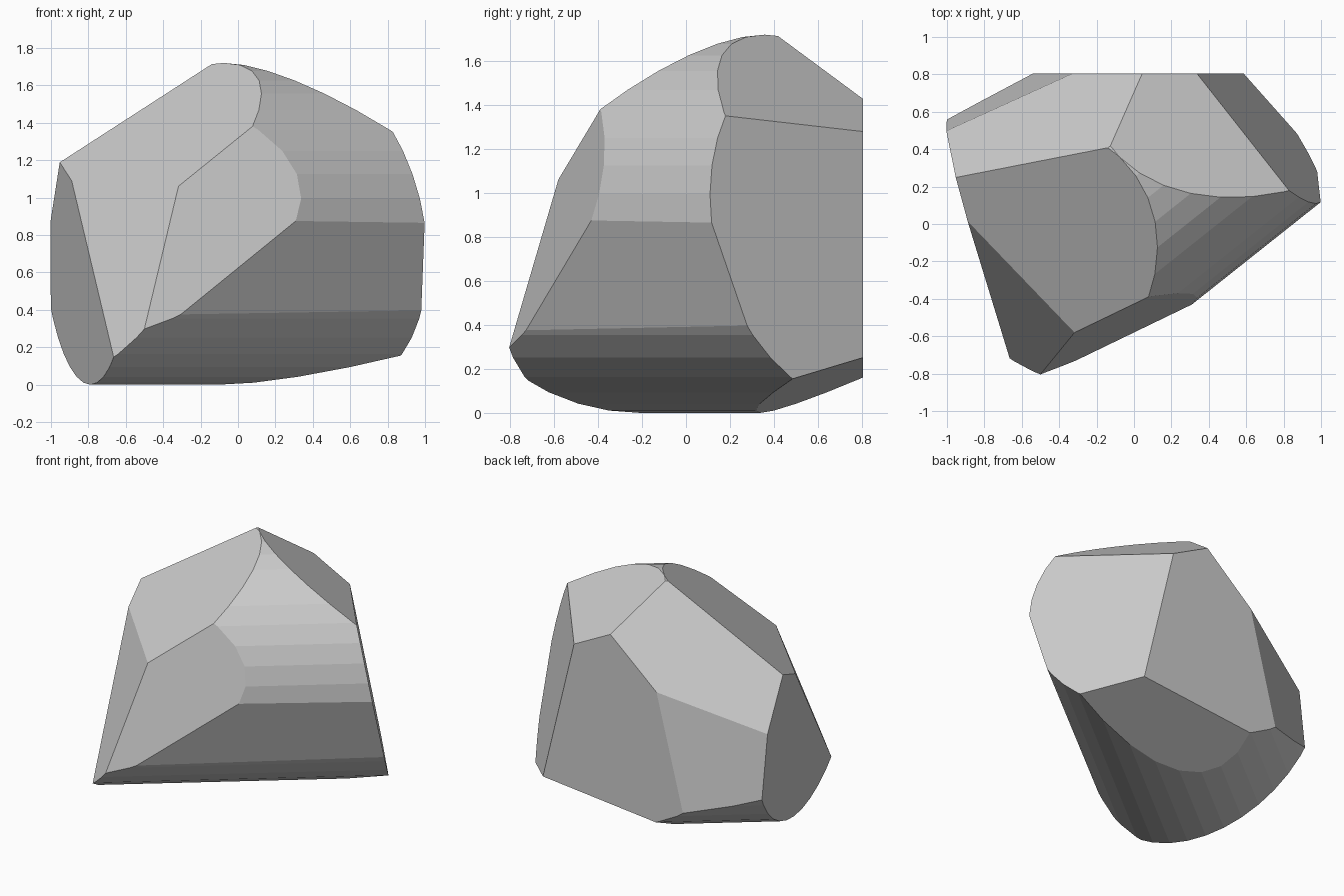
import bpy, bmesh, math
from mathutils import Vector, Matrix

if "Cube" in bpy.data.objects:
    bpy.data.objects.remove(bpy.data.objects["Cube"])

# Round bar lying flat, running from front left to back right
RADIUS = 0.86
SIDES = 40
HEADING = math.radians(38.5)

# Cutting planes: (normal, distance); material beyond each plane is removed
CUTS = [
    ((-0.536, -0.564, 1.0), 1.559),     # top front-left facet
    ((0.509, 0.515, 1.0), 1.865),       # top back-right facet
    ((-0.865, 1.121, 1.0), 2.292),      # top back-left facet
    ((-0.155, 0.310, 0.040), 0.3445),   # back-left side
    ((-1.0, -0.255, -0.04), 0.842),     # left side
    ((0.0, 1.0, 0.0), 0.805),           # back
    ((1.0, 0.815, 0.243), 1.303),       # right end
    ((0.10, 0.39, -1.0), 0.121),        # lower back
    ((-0.441, -0.435, 0.233), 0.640),   # front-left facet
    ((0.0743, -0.2442, 0.0538), 0.1752),  # front facet
    ((0.194, -0.246, -0.0924), 0.085),  # lower front-right flat
]

bm = bmesh.new()
place = (Matrix.Translation((-0.205, 0.258, RADIUS))
         @ Matrix.Rotation(HEADING, 4, 'Z')
         @ Matrix.Rotation(math.pi / 2, 4, 'Y'))
bmesh.ops.create_cone(bm, cap_ends=True, segments=SIDES, radius1=RADIUS,
                      radius2=RADIUS, depth=6, matrix=place)

# Slice off each side and cap the opening
for normal, dist in CUTS:
    n = Vector(normal)
    res = bmesh.ops.bisect_plane(
        bm, geom=bm.verts[:] + bm.edges[:] + bm.faces[:], dist=1e-5,
        plane_co=n * (dist / n.length_squared), plane_no=n, clear_outer=True)
    rim = [e for e in bm.edges if e.is_boundary]
    if rim:
        bmesh.ops.contextual_create(bm, geom=rim)

bmesh.ops.recalc_face_normals(bm, faces=bm.faces[:])

mesh = bpy.data.meshes.new("faceted_stone")
bm.to_mesh(mesh)
bm.free()
stone = bpy.data.objects.new("faceted_stone", mesh)
bpy.context.collection.objects.link(stone)
